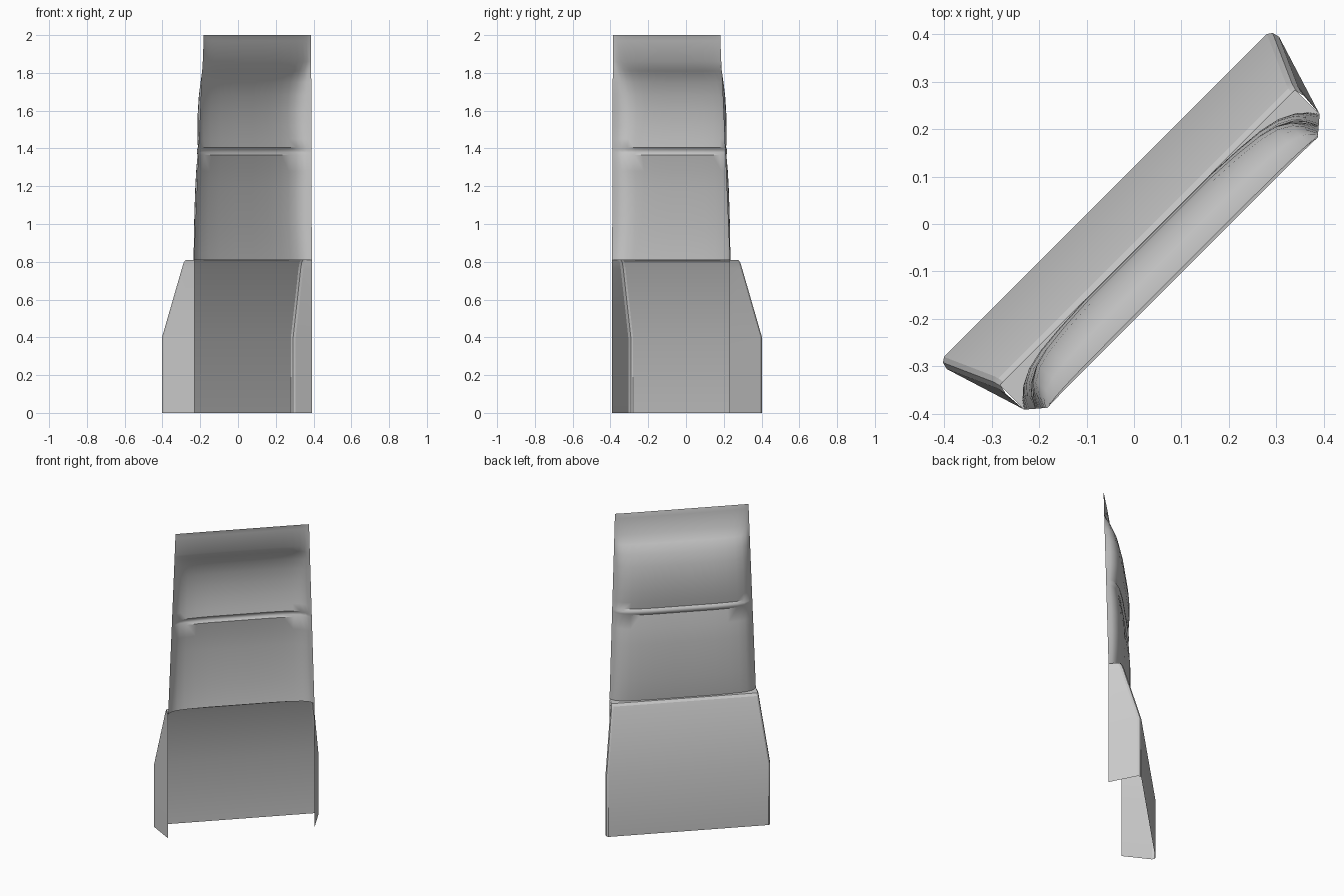
import bpy, bmesh, math

cube = bpy.data.objects.get("Cube")
if cube:
    bpy.data.objects.remove(cube)

grey = bpy.data.materials.new("plain grey")
grey.use_nodes = True
COLOUR = (0.6, 0.6, 0.6, 1)
grey.diffuse_color = COLOUR
grey.node_tree.nodes["Principled BSDF"].inputs["Base Color"].default_value = COLOUR


def place(u, v, z):
    """u runs along the sheet, v points out of its back; both stand at 45 degrees."""
    return ((u - v) / math.sqrt(2), (u + v) / math.sqrt(2), z)


def loft(name, rings, angle):
    """Join successive rows of (u, v, z) points with quads."""
    bm = bmesh.new()
    rows = [[bm.verts.new(place(*p)) for p in ring] for ring in rings]
    for a, b in zip(rows, rows[1:]):
        for i in range(len(a) - 1):
            bm.faces.new((a[i + 1], a[i], b[i], b[i + 1]))
    mesh = bpy.data.meshes.new(name)
    bm.to_mesh(mesh)
    bm.free()
    mesh.materials.append(grey)
    obj = bpy.data.objects.new(name, mesh)
    bpy.context.collection.objects.link(obj)
    bpy.ops.object.select_all(action='DESELECT')
    obj.select_set(True)
    bpy.context.view_layer.objects.active = obj
    bpy.ops.object.shade_smooth_by_angle(angle=math.radians(angle))
    return obj


def mirrored(half, z):
    """Complete a half section, given from the outer end inwards."""
    return [(-u, v, z) for u, v in half] + [(u, v, z) for u, v in reversed(half)]


# Lower skirt: back wall, sloping shoulder and two splayed side wings
def skirt_ring(z, u, v):
    return mirrored([(0.44, -0.113), (u, v - 0.022), (u - 0.004, v - 0.007), (u - 0.014, v)], z)


loft("lower_skirt", [
    skirt_ring(0, 0.495, 0.085),
    skirt_ring(0.4, 0.495, 0.085),
    skirt_ring(0.765, 0.449, -0.018),
    skirt_ring(0.795, 0.446, -0.028),
    skirt_ring(0.81, 0.444, -0.04),
], 20)

# Upper panel: two shallow bulges split by a ridge, ending in a flat top strip
centre_line = [
    (0.81, -0.055), (0.86, -0.049), (0.95, -0.043), (1.05, -0.04), (1.18, -0.041),
    (1.28, -0.047), (1.365, -0.06), (1.378, -0.05), (1.393, -0.05), (1.405, -0.06),
    (1.45, -0.053), (1.52, -0.046), (1.6, -0.045), (1.68, -0.053), (1.75, -0.07),
    (1.81, -0.098), (1.86, -0.138), (1.97, -0.136), (2.0, -0.143),
]
# Position across the half width, and share of the bulge reached there
section = [(1, 0), (0.97, 0.32), (0.93, 0.56), (0.86, 0.76), (0.76, 0.88),
           (0.62, 0.95), (0.43, 1), (0.15, 1)]


def panel_ring(z, v):
    rise = min((z - 0.81) / 1.05, 1.1)
    half_width = 0.44 - 0.034 * rise
    edge = -0.113 - 0.029 * rise
    return mirrored([(t * half_width, edge + (v - edge) * f) for t, f in section], z)


panel_rings = [panel_ring(z, v) for z, v in centre_line]
loft("upper_panel", panel_rings, 40)

# Ledge closing the gap between the skirt and the panel
bottom = panel_rings[0]
loft("ledge", [[(u, max(v, -0.04), z) for u, v, z in bottom], bottom], 30)
